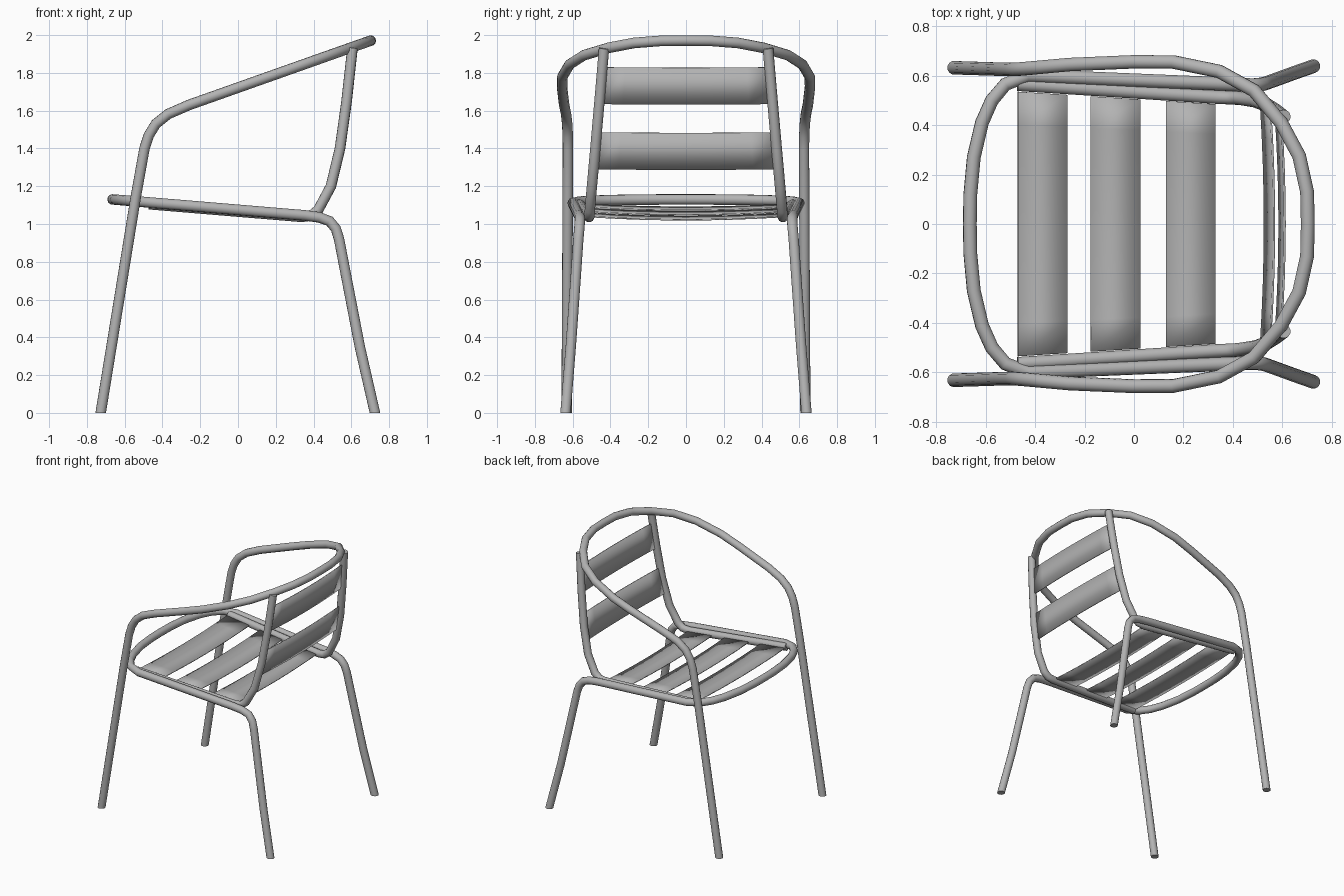
import bpy, bmesh, math
from mathutils import Vector

cube = bpy.data.objects.get("Cube")
if cube:
    bpy.data.objects.remove(cube)

RADIUS = 0.028
SIDES = 12


def material(name, value):
    mat = bpy.data.materials.new(name)
    mat.use_nodes = True
    colour = (value, value, value, 1)
    mat.diffuse_color = colour
    mat.node_tree.nodes["Principled BSDF"].inputs["Base Color"].default_value = colour
    return mat


metal = material("brushed grey metal", 0.45)


def finish(bm, name):
    bmesh.ops.recalc_face_normals(bm, faces=bm.faces)
    mesh = bpy.data.meshes.new(name)
    bm.to_mesh(mesh)
    bm.free()
    mesh.materials.append(metal)
    obj = bpy.data.objects.new(name, mesh)
    bpy.context.collection.objects.link(obj)
    bpy.ops.object.select_all(action='DESELECT')
    obj.select_set(True)
    bpy.context.view_layer.objects.active = obj
    bpy.ops.object.shade_smooth_by_angle(angle=math.radians(40))
    return obj


def tube(name, path):
    """Sweep a round section along a path; ends on the floor are cut level."""
    pts = [Vector(p) for p in path]
    dirs = [(b - a).normalized() for a, b in zip(pts, pts[1:])]
    bm = bmesh.new()
    rings = []
    side = dirs[0].orthogonal().normalized()
    for i, p in enumerate(pts):
        before, after = dirs[max(i - 1, 0)], dirs[min(i, len(dirs) - 1)]
        tangent = (before + after).normalized()
        side = (side - tangent * side.dot(tangent)).normalized()
        up = tangent.cross(side)
        ring = []
        for k in range(SIDES):
            a = math.tau * k / SIDES
            v = p + RADIUS * (side * math.cos(a) + up * math.sin(a))
            if p.z == 0:
                v -= tangent * (v.z / tangent.z)
            ring.append(bm.verts.new(v))
        rings.append(ring)
    for r, s in zip(rings, rings[1:]):
        for k in range(SIDES):
            n = (k + 1) % SIDES
            bm.faces.new((r[k], r[n], s[n], s[k]))
    bm.faces.new(rings[0])
    bm.faces.new(rings[-1])
    return finish(bm, name)


def mirrored(half):
    """Complete a half path whose last point lies on the centre plane."""
    return half + [(x, -y, z) for x, y, z in reversed(half[:-1])]


def slat(name, start, end, sag):
    """Thin plate between two (x, half width, z) edges, bowed along sag."""
    bm = bmesh.new()
    steps = 8
    bow = Vector(sag)
    rows = []
    for i in range(steps + 1):
        t = 2 * i / steps - 1
        rows.append([bm.verts.new(Vector((x, y * t, z)) + bow * (1 - t * t))
                     for x, y, z in (start, end)])
    for a, b in zip(rows, rows[1:]):
        bm.faces.new((a[0], a[1], b[1], b[0]))
    obj = finish(bm, name)
    solid = obj.modifiers.new("thickness", 'SOLIDIFY')
    solid.thickness = 0.008
    solid.offset = 0
    return obj


# Front legs, arms and top rail in one bent tube
arm_top = [(-0.26, 0.645), (0, 0.656), (0.16, 0.655), (0.345, 0.617), (0.485, 0.54),
           (0.595, 0.41), (0.668, 0.275), (0.7, 0.13), (0.703, 0)]
arm = [(-0.727, 0.632, 0), (-0.54, 0.626, 1.15), (-0.495, 0.625, 1.4),
       (-0.472, 0.626, 1.47), (-0.435, 0.629, 1.53), (-0.37, 0.635, 1.582)]
arm += [(x, y, 1.63 + 0.354 * (x + 0.26)) for x, y in arm_top]
tube("front_legs_and_arm_rail", mirrored(arm))


# Rear legs and seat frame in one bent tube
def seat_z(x):
    return 1.075 - 0.083 * x


frame = [(0.725, 0.638, 0), (0.645, 0.61, 0.35), (0.585, 0.588, 0.66), (0.535, 0.57, 0.92),
         (0.518, 0.565, 0.975), (0.485, 0.562, 1.015), (0.43, 0.563, 1.035)]
frame += [(x, y, seat_z(x)) for x, y in
          [(0.35, 0.567), (-0.43, 0.6), (-0.52, 0.565), (-0.575, 0.5),
           (-0.615, 0.41), (-0.648, 0.27), (-0.662, 0.12), (-0.664, 0)]]
tube("rear_legs_and_seat_frame", mirrored(frame))

# Seat side rails turning up into the back uprights
upright = [(0.335, 0.513, 1.037), (0.385, 0.511, 1.043), (0.425, 0.509, 1.075),
           (0.492, 0.498, 1.2), (0.54, 0.48, 1.4), (0.575, 0.458, 1.65), (0.606, 0.434, 1.93)]
rail = [(-0.47, 0.565, seat_z(-0.47) - 0.01)] + upright
for sign, label in ((1, "left"), (-1, "right")):
    tube(label + "_back_upright", [(x, sign * y, z) for x, y, z in rail])

# Seat slats
for i, x in enumerate((-0.47, -0.175, 0.13)):
    edges = [(e, 0.535 - 0.063 * (e + 0.47), seat_z(e) - 0.01) for e in (x, x + 0.2)]
    slat("seat_slat_%d" % (i + 1), *edges, (0, 0, -0.015))


# Back slats, following the uprights
def on_upright(z):
    for a, b in zip(upright, upright[1:]):
        if a[2] <= z <= b[2]:
            t = (z - a[2]) / (b[2] - a[2])
            return (a[0] + t * (b[0] - a[0]), a[1] + t * (b[1] - a[1]) - 0.015, z)


for name, z in (("lower_back_slat", 1.29), ("upper_back_slat", 1.635)):
    slat(name, on_upright(z), on_upright(z + 0.195), (0.015, 0, -0.003))
